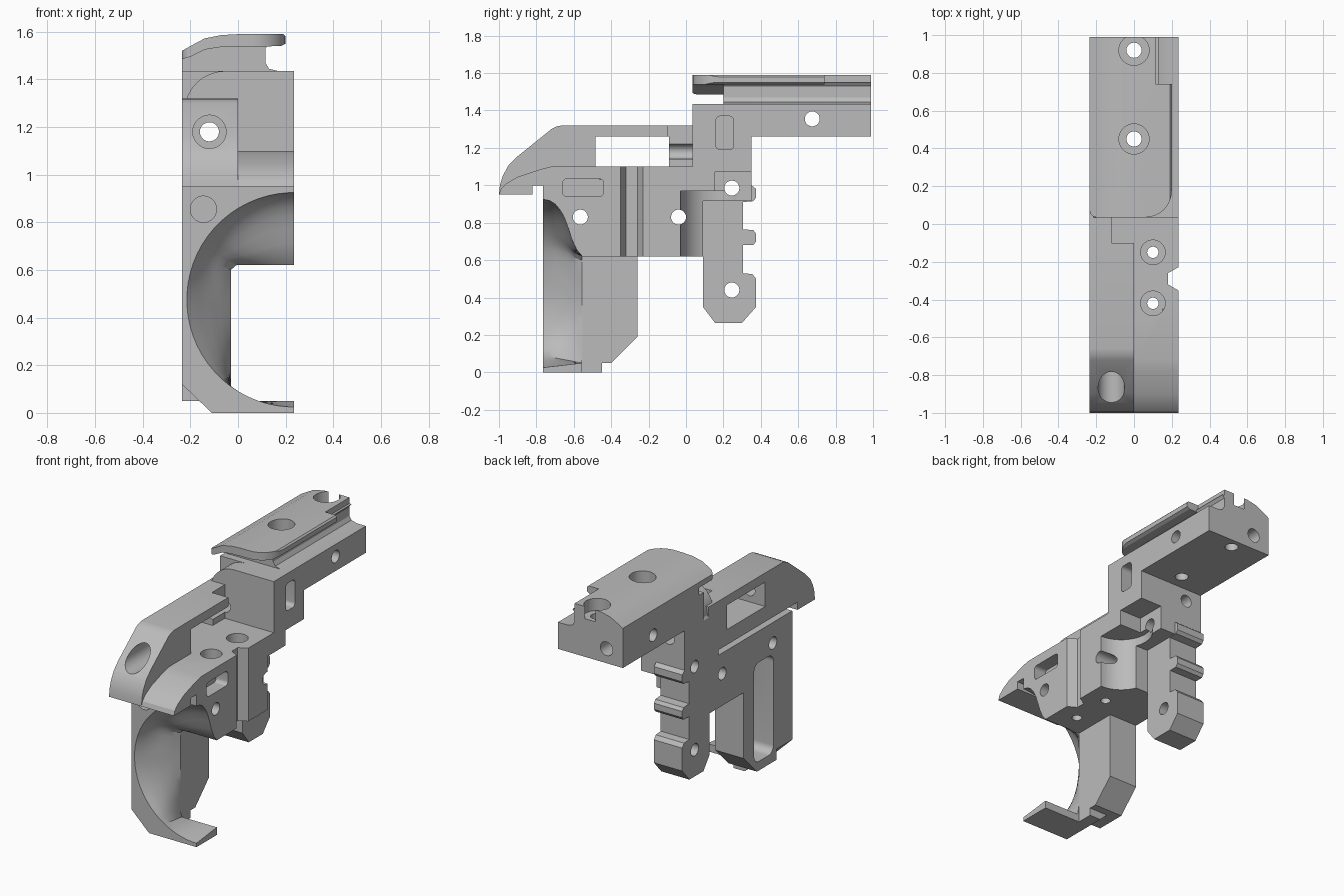
import bpy, bmesh, math

grey = bpy.data.materials.new("plain_grey")
grey.diffuse_color = (0.5, 0.5, 0.5, 1)


def place(axis, u, v, w):
    # u, v lie in the section plane, w runs along the axis
    return {"x": (w, u, v), "y": (u, w, v), "z": (u, v, w)}[axis]


def loft(name, rings):
    bm = bmesh.new()
    rows = [[bm.verts.new(p) for p in ring] for ring in rings]
    n = len(rows[0])
    for a, b in zip(rows, rows[1:]):
        for i in range(n):
            bm.faces.new((a[i], a[(i + 1) % n], b[(i + 1) % n], b[i]))
    bm.faces.new(rows[0])
    bm.faces.new(rows[-1])
    bmesh.ops.recalc_face_normals(bm, faces=bm.faces)
    me = bpy.data.meshes.new(name)
    bm.to_mesh(me)
    bm.free()
    me.materials.append(grey)
    ob = bpy.data.objects.new(name, me)
    bpy.context.collection.objects.link(ob)
    return ob


def prism(name, axis, pts, a, b):
    return loft(name, [[place(axis, u, v, w) for u, v in pts] for w in (a, b)])


def box(name, x0, x1, y0, y1, z0, z1):
    return prism(name, "z", [(x0, y0), (x1, y0), (x1, y1), (x0, y1)], z0, z1)


def arc(cu, cv, r, d0, d1, n=8):
    return [(cu + r * math.cos(math.radians(d0 + (d1 - d0) * i / n)),
             cv + r * math.sin(math.radians(d0 + (d1 - d0) * i / n))) for i in range(n + 1)]


def rounded(u0, u1, v0, v1, r):
    return (arc(u1 - r, v1 - r, r, 0, 90) + arc(u0 + r, v1 - r, r, 90, 180)
            + arc(u0 + r, v0 + r, r, 180, 270) + arc(u1 - r, v0 + r, r, 270, 360))


def hole(axis, u, v, r, a, b):
    return prism("hole_cutter", axis, arc(u, v, r, 0, 352.5, 47), a, b)


def combine(target, other, op):
    mod = target.modifiers.new(op, "BOOLEAN")
    mod.operation, mod.solver, mod.object = op, "EXACT", other
    bpy.context.view_layer.objects.active = target
    bpy.ops.object.modifier_apply(modifier=mod.name)
    bpy.data.objects.remove(other)


L, R = -0.235, 0.235

# Middle block and lower nose
body = prism("bracket_body", "x", [
    (-1, 0.95), (-0.82, 0.95), (-0.82, 1.0), (-0.765, 1.0), (-0.765, 0.62), (0.09, 0.62),
    (0.09, 0.97), (0.155, 0.97), (0.155, 1.1), (-0.72, 1.1), (-0.78, 1.085), (-0.9, 1.045),
    (-0.96, 1.01), (-0.99, 0.98)], L, R)

parts = [
    # Left rail with sloped nose
    prism("left_rail", "x", [
        (-1, 0.95), (-0.82, 0.95), (-0.82, 1.0), (0.1, 1.0), (0.1, 1.32), (-0.66, 1.32),
        (-0.69, 1.315), (-0.72, 1.3), (-0.9, 1.155), (-0.95, 1.105), (-0.98, 1.05),
        (-0.995, 1.0)], L, 0),
    # Front guard with bevelled lower corner
    prism("front_guard", "y", [(-0.11, 0), (R, 0), (R, 1.0), (L, 1.0), (L, 0.12)],
          -0.765, -0.555),
    # Side plate
    prism("side_plate", "x", [
        (-0.6, 0.05), (-0.4, 0.05), (-0.26, 0.19), (-0.26, 0.7), (-0.6, 0.7)], L, -0.03),
    prism("side_plate_foot", "y", [(-0.11, 0), (-0.03, 0), (-0.03, 0.12), (L, 0.12)],
          -0.6, -0.45),
    # Shoulder: rounded front edge, square behind
    prism("shoulder_front", "y", [(R, 1.07), (R, 1.435)]
          + arc(-0.055, 1.265, 0.17, 90, 180) + [(L, 1.25), (L, 1.07)], 0.035, 0.2),
    box("shoulder", L, R, 0.15, 0.35, 1.07, 1.435),
    box("rear_arm", L, R, 0.2, 0.99, 1.26, 1.435),
    # Neck and top plate
    prism("neck", "y", [(L, 1.4), (0.17, 1.4), (0.17, 1.435), (0.13, 1.445), (0.115, 1.47),
                        (0.115, 1.53), (0.13, 1.55), (-0.1, 1.555), (L, 1.5)], 0.2, 0.99),
    # Rear leg with teeth
    prism("rear_leg", "x", [
        (0.09, 0.35), (0.155, 0.265), (0.3, 0.265), (0.375, 0.35), (0.375, 0.5), (0.355, 0.525),
        (0.305, 0.53), (0.305, 0.68), (0.36, 0.68), (0.375, 0.7), (0.375, 0.74), (0.36, 0.76),
        (0.305, 0.765), (0.305, 0.91), (0.36, 0.915), (0.375, 0.935), (0.375, 0.98),
        (0.35, 1.0), (0.35, 1.1), (0.05, 1.1), (0.05, 0.65), (0.09, 0.62)], L, -0.03),
    box("leg_boss", -0.1, 0.08, 0.09, 0.35, 0.915, 1.08),
]

# Top plate with drooping left edge, rounded corner and rear step
plate = prism("top_plate", "y", [
    (L, 1.485), (-0.2, 1.495), (-0.14, 1.525), (-0.08, 1.535), (0.18, 1.54), (0.2, 1.55),
    (0.2, 1.58), (0.19, 1.59), (0, 1.59), (-0.07, 1.586), (-0.14, 1.572), (-0.2, 1.54),
    (L, 1.52)], 0.035, 0.99)
outline = ([(0.115, 1.0), (0.115, 0.74), (0.2, 0.74)] + arc(0.06, 0.175, 0.14, 0, -90)
           + arc(-0.195, 0.075, 0.04, -90, -180) + [(L, 1.0)])
combine(plate, prism("plate_outline", "z", outline, 1.4, 1.7), "INTERSECT")
parts.append(plate)
for part in parts:
    combine(body, part, "UNION")

# Scoop that runs from a circle into a rectangle
rings = []
for y, line, curve in [(-0.78, 0, 0), (-0.765, 0, 0), (-0.73, 0.17, 0.02), (-0.70, 0.31, 0.08),
                       (-0.67, 0.45, 0.2), (-0.65, 0.55, 0.32), (-0.63, 0.64, 0.5),
                       (-0.61, 0.74, 0.7), (-0.585, 0.86, 0.88), (-0.555, 1, 1), (-0.55, 1, 1)]:
    ring = []
    for i in range(64):
        a = math.tau * (i + 0.5) / 64
        c, s = math.cos(a), math.sin(a)
        reach = min(0.265 / abs(c), (0.145 if s > 0 else 0.425) / abs(s))
        up = max(0, s)
        t = line * (1 - up) + curve * up
        r = 0.45 * (1 - t) + reach * t
        ring.append((0.235 + r * c, y, 0.475 + r * s))
    rings.append(ring)

cutters = [
    loft("scoop_cutter", rings),
    # Rail window and rear relief
    box("window_cutter", -0.3, 0.1, -0.485, -0.09, 1.1, 1.26),
    box("relief_cutter", -0.12, 0.1, -0.1, 0.035, 1.1, 1.4),
    # Groove and long pocket on the left face
    box("left_groove_cutter", -0.3, -0.19, -0.8, 0.0, 0.965, 1.0),
    prism("left_pocket_cutter", "x", rounded(-0.57, -0.37, 0.11, 0.76, 0.05), -0.3, -0.07),
    # Rounded recess ahead of the leg
    prism("recess_cutter", "z", arc(0.235, 0.16, 0.19, 0, 352.5, 47), 0.5, 0.97),
    # Vertical groove and slots on the right face
    prism("right_groove_cutter", "z", [(0.25, -0.36), (0.18, -0.32), (0.18, -0.26),
                                       (0.25, -0.22)], 0.5, 1.2),
    prism("front_slot_cutter", "x", rounded(-0.66, -0.44, 0.94, 1.035, 0.025), 0.15, 0.3),
    prism("rear_slot_cutter", "x", rounded(0.16, 0.255, 1.19, 1.37, 0.025), 0.15, 0.3),
    # Long front hole, its wide mouth, and blind holes
    hole("y", -0.12, 1.18, 0.04, -1.1, 0.5),
    hole("y", -0.12, 1.18, 0.07, -1.1, -0.6),
    hole("y", -0.145, 0.855, 0.055, -0.8, -0.66),
    hole("y", -0.117, 1.355, 0.045, 0.75, 1.1),
]
# Cross holes
for y, z in [(-0.565, 0.83), (-0.04, 0.83), (0.245, 0.985), (0.245, 0.44), (0.675, 1.355)]:
    cutters.append(hole("x", y, z, 0.04, -0.4, 0.4))
# Counterbored vertical holes
for x, y, r, wide, top, bottom in [(0, 0.92, 0.04, 0.08, 1.6, 1.2), (0, 0.45, 0.04, 0.08, 1.6, 1.2),
                                   (0.1, -0.15, 0.03, 0.065, 1.12, 0.55),
                                   (0.1, -0.42, 0.03, 0.065, 1.12, 0.55)]:
    cutters.append(hole("z", x, y, r, bottom, top))
    cutters.append(hole("z", x, y, wide, top - 0.09, top))
for cutter in cutters:
    combine(body, cutter, "DIFFERENCE")

bpy.ops.object.select_all(action="DESELECT")
body.select_set(True)
bpy.context.view_layer.objects.active = body
bpy.ops.object.shade_smooth_by_angle(angle=math.radians(25))
